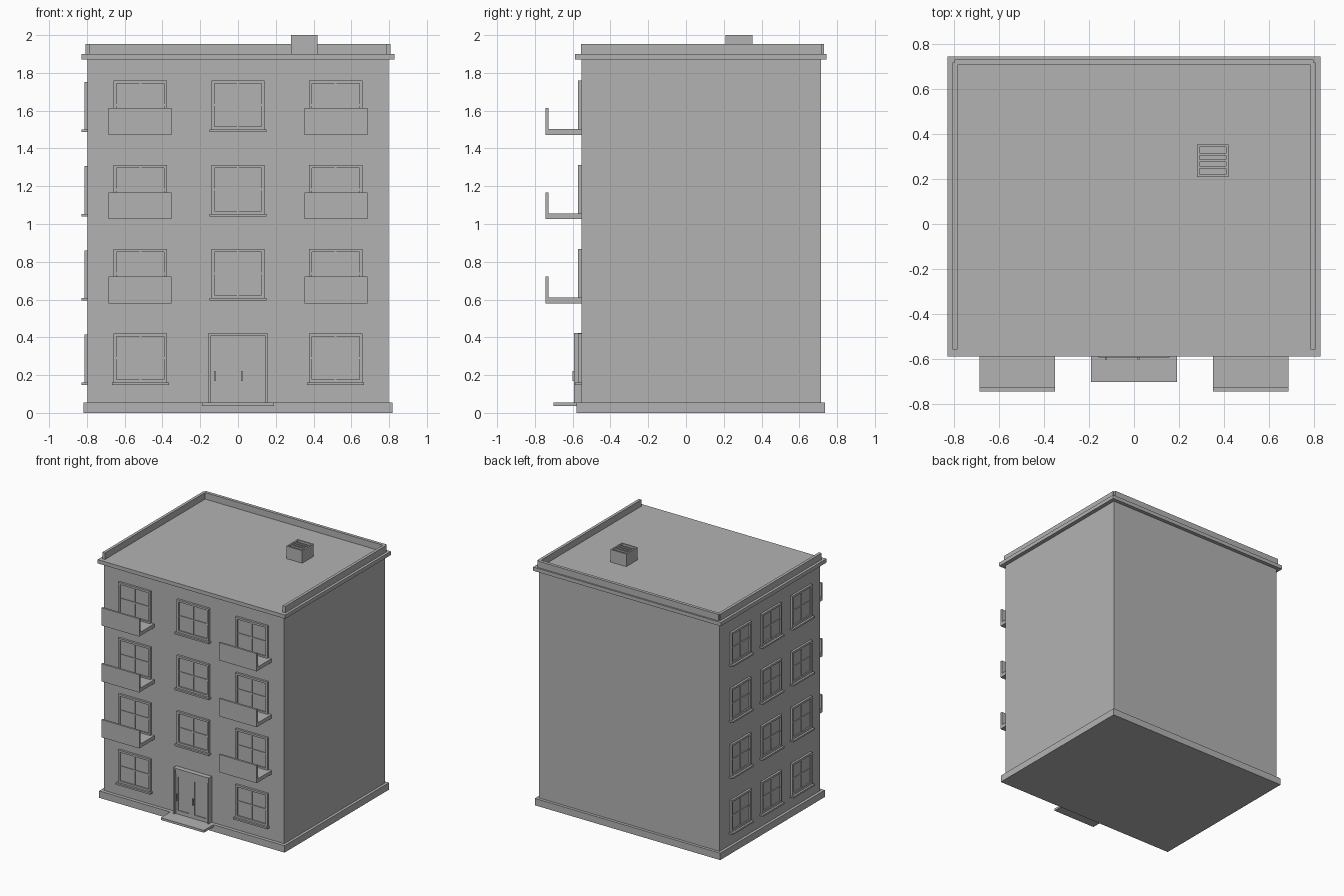
import bpy, bmesh, math
from mathutils import Matrix, Vector

if "Cube" in bpy.data.objects:
    bpy.data.objects.remove(bpy.data.objects["Cube"], do_unlink=True)

# One plain grey for the whole building
GREY = (0.45, 0.45, 0.45, 1)
grey = bpy.data.materials.new("plain grey")
grey.use_nodes = True
grey.diffuse_color = GREY
grey.node_tree.nodes["Principled BSDF"].inputs["Base Color"].default_value = GREY

WALL_X = 0.796
FRONT, BACK = -0.554, 0.714
FLOOR = 0.446


def add_box(bm, x, y, z):
    """Axis-aligned box from (low, high) ranges."""
    size = [r[1] - r[0] for r in (x, y, z)]
    mid = Vector([(r[0] + r[1]) / 2 for r in (x, y, z)])
    m = Matrix.Translation(mid) @ Matrix.Diagonal((*size, 1))
    return bmesh.ops.create_cube(bm, size=1, matrix=m)["verts"]


def make_mesh(name, boxes):
    bm = bmesh.new()
    for b in boxes:
        add_box(bm, *b)
    mesh = bpy.data.meshes.new(name)
    bm.to_mesh(mesh)
    bm.free()
    mesh.materials.append(grey)
    return mesh


def place(name, mesh, loc=(0, 0, 0), turn=0):
    ob = bpy.data.objects.new(name, mesh)
    ob.location = loc
    ob.rotation_euler.z = turn
    bpy.context.collection.objects.link(ob)
    return ob


def part(name, *boxes):
    return place(name, make_mesh(name, boxes))


def window_mesh(name, width, height, sill):
    """Framed cross-bar window facing -y, standing on its sill at z = 0."""
    w, s, f, bar = width / 2, sill / 2, 0.016, 0.005
    deep, mid = (-0.017, 0), height / 2
    return make_mesh(name, [
        ((-w, w), (-0.007, 0), (0, height)),                   # glass
        ((-w, f - w), deep, (0, height)),                      # frame
        ((w - f, w), deep, (0, height)),
        ((f - w, w - f), deep, (height - f, height)),
        ((f - w, w - f), deep, (0, f)),
        ((-bar, bar), (-0.012, 0), (f, height - f)),           # cross bars
        ((f - w, w - f), (-0.012, 0), (mid - bar, mid + bar)),
        ((-s, s), (-0.033, 0), (-0.013, 0)),                   # sill
    ])


# Main body
part("walls", ((-WALL_X, WALL_X), (FRONT, BACK), (0.05, 1.88)))
part("plinth", ((-0.818, 0.818), (-0.581, 0.737), (0, 0.055)))
part("cornice", ((-0.828, 0.828), (-0.588, 0.743), (1.87, 1.9)))

# Parapet along the two sides and the back, open at the front
for side, name in ((-1, "right"), (1, "left")):
    xs = sorted((side * 0.784, side * 0.807))
    part(name + "_parapet", (xs, (-0.557, 0.717), (1.9, 1.952)))
part("back_parapet", ((-0.797, 0.797), (0.706, 0.731), (1.9, 1.952)))

# Roof vent with a recessed, slatted top
bm = bmesh.new()
add_box(bm, (0.28, 0.42), (0.209, 0.353), (1.9, 2))
top = max(bm.faces, key=lambda f: f.calc_center_median().z)
bmesh.ops.inset_region(bm, faces=[top], thickness=0.016)
ring = bmesh.ops.extrude_discrete_faces(bm, faces=[top])["faces"][0]
bmesh.ops.translate(bm, verts=ring.verts, vec=(0, 0, -0.02))
for i in range(3):
    y = 0.252 + i * 0.029
    add_box(bm, (0.29, 0.41), (y - 0.006, y + 0.006), (1.985, 1.998))
vent = bpy.data.meshes.new("roof_vent")
bm.to_mesh(vent)
bm.free()
vent.materials.append(grey)
place("roof_vent", vent)

# Windows on the front and on the right-hand side
front_window = window_mesh("front_window", 0.283, 0.26, 0.302)
side_window = window_mesh("side_window", 0.25, 0.253, 0.267)
balcony = make_mesh("balcony", [
    ((-0.167, 0.167), (-0.743, FRONT), (0, 0.03)),
    ((-0.167, 0.167), (-0.743, -0.727), (0.03, 0.141)),
])
for level in range(4):
    z = 0.161 + level * FLOOR
    for col in (-1, 0, 1):
        if col or level:
            place("front_window", front_window, (col * 0.517, FRONT, z))
        if col and level:
            place("balcony", balcony, (col * 0.518, 0, 0.134 + level * FLOOR))
        y = 0.076 + col * 0.383
        place("side_window", side_window, (-WALL_X, y, z), -math.pi / 2)

# Entrance: step, frame, double doors with raised rails, handles
part("entrance_step", ((-0.19, 0.19), (-0.701, FRONT), (0.037, 0.055)))
part("door_frame",
     ((-0.157, -0.144), (-0.593, FRONT), (0.055, 0.422)),
     ((0.144, 0.157), (-0.593, FRONT), (0.055, 0.422)),
     ((-0.144, 0.144), (-0.593, FRONT), (0.411, 0.422)))
part("door_header", ((-0.144, 0.144), (-0.585, FRONT), (0.375, 0.411)))
for x in (-0.072, 0.072):
    part("door_leaf",
         ((x - 0.071, x + 0.071), (-0.574, FRONT), (0.055, 0.375)),
         ((x - 0.071, x - 0.05), (-0.58, FRONT), (0.055, 0.375)),
         ((x + 0.05, x + 0.071), (-0.58, FRONT), (0.055, 0.375)),
         ((x - 0.05, x + 0.05), (-0.58, FRONT), (0.35, 0.375)),
         ((x - 0.05, x + 0.05), (-0.58, FRONT), (0.055, 0.085)))
    part("door_handle",
         ((x - 0.056, x - 0.048), (-0.601, -0.593), (0.17, 0.222)),
         ((x - 0.056, x - 0.048), (-0.593, -0.575), (0.175, 0.183)),
         ((x - 0.056, x - 0.048), (-0.593, -0.575), (0.209, 0.217)))
